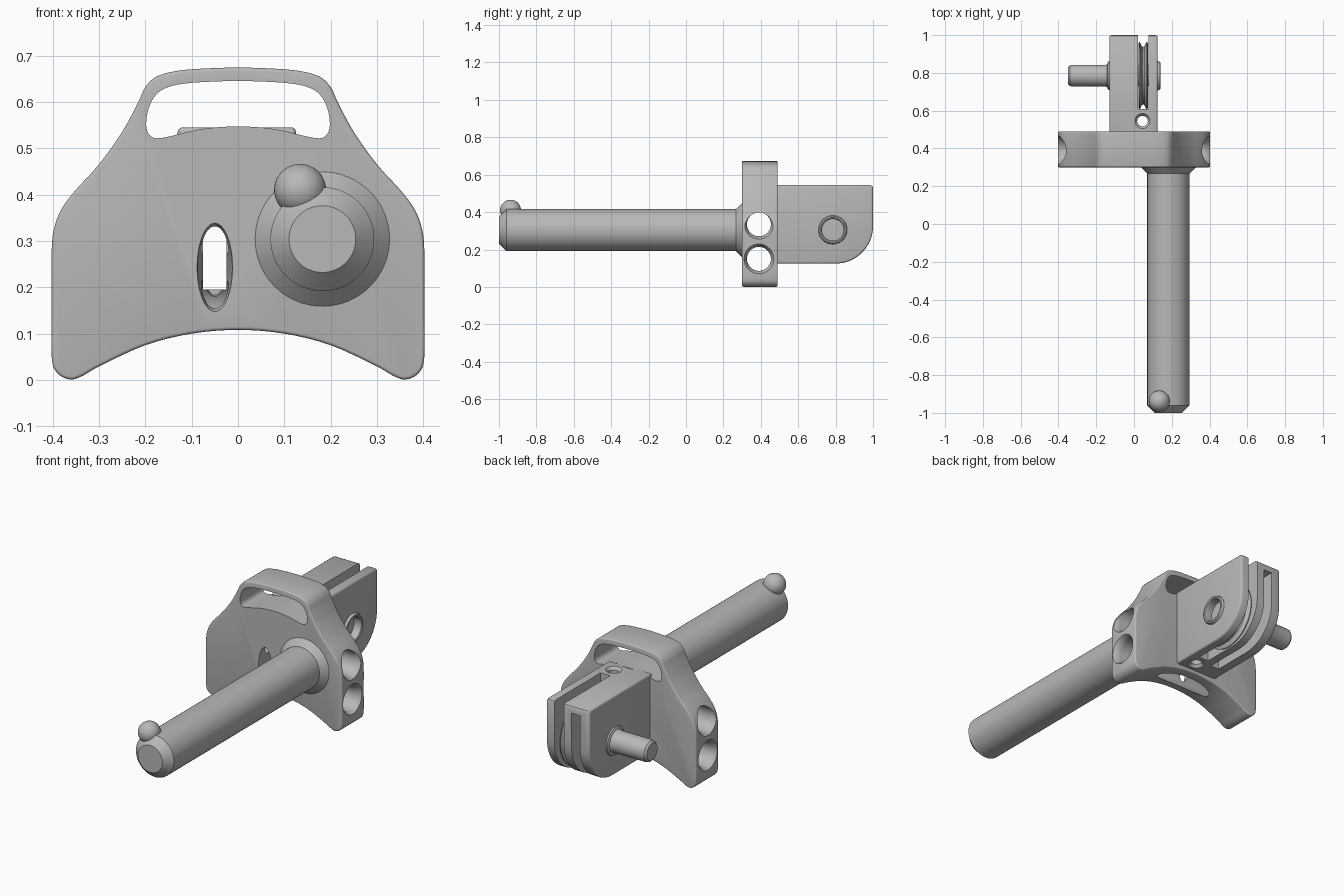
import bpy, bmesh, math

if "Cube" in bpy.data.objects:
    bpy.data.objects.remove(bpy.data.objects["Cube"], do_unlink=True)

metal = bpy.data.materials.new("plain grey metal")
metal.use_nodes = True
GREY = (0.48, 0.48, 0.48, 1)
metal.diffuse_color = GREY
metal.node_tree.nodes["Principled BSDF"].inputs["Base Color"].default_value = GREY


def place(axis, u, v, t):
    return {"x": (t, u, v), "y": (u, t, v), "z": (u, v, t)}[axis]


def finish(name, bm):
    bmesh.ops.recalc_face_normals(bm, faces=bm.faces)
    mesh = bpy.data.meshes.new(name)
    bm.to_mesh(mesh)
    bm.free()
    mesh.materials.append(metal)
    obj = bpy.data.objects.new(name, mesh)
    bpy.context.collection.objects.link(obj)
    return obj


def loft(name, rings, closed=False):
    """Bridge equal rings of points; cap the ends unless closed."""
    bm = bmesh.new()
    loops = [[bm.verts.new(p) for p in ring] for ring in rings]
    n = len(loops[0])
    pairs = list(zip(loops, loops[1:]))
    if closed:
        pairs.append((loops[-1], loops[0]))
    else:
        bm.faces.new(loops[0])
        bm.faces.new(loops[-1])
    for a, b in pairs:
        for i in range(n):
            j = (i + 1) % n
            bm.faces.new((a[i], a[j], b[j], b[i]))
    return finish(name, bm)


def prism(name, axis, pts, start, end):
    return loft(name, [[place(axis, u, v, t) for u, v in pts] for t in (start, end)])


def lathe(name, axis, centre, profile, closed=False, squash=1, n=64):
    """Turn (radius, distance) pairs about an axis."""
    ang = [2 * math.pi * i / n for i in range(n)]
    return loft(name, [[place(axis, centre[0] + r * squash * math.cos(a),
                              centre[1] + r * math.sin(a), t) for a in ang]
                       for r, t in profile], closed)


def box(x, y, z):
    return prism("cutter", "x", [(y[0], z[0]), (y[1], z[0]), (y[1], z[1]), (y[0], z[1])], *x)


def smooth_loop(pts, steps=4):
    out = []
    n = len(pts)
    for i in range(n):
        a, b, c, d = (pts[(i + k) % n] for k in (-1, 0, 1, 2))
        for s in range(steps):
            t = s / steps
            out.append(tuple(0.5 * (2 * q + (r - p) * t + (2 * p - 5 * q + 4 * r - w) * t * t
                                    + (3 * q - p - 3 * r + w) * t ** 3)
                             for p, q, r, w in zip(a, b, c, d)))
    return out


def mirrored(half):
    return half + [(-x, z) for x, z in half[-2:0:-1]]


def activate(obj):
    bpy.ops.object.select_all(action="DESELECT")
    obj.select_set(True)
    bpy.context.view_layer.objects.active = obj


def soften(obj, width):
    mod = obj.modifiers.new("soft edges", "BEVEL")
    mod.width, mod.segments = width, 3
    mod.limit_method, mod.angle_limit = "ANGLE", math.radians(60)
    mod.use_clamp_overlap = False
    activate(obj)
    bpy.ops.object.modifier_apply(modifier=mod.name)


def carve(obj, cutters):
    for cutter in cutters:
        mod = obj.modifiers.new("cut", "BOOLEAN")
        mod.operation, mod.solver, mod.object = "DIFFERENCE", "EXACT", cutter
        activate(obj)
        bpy.ops.object.modifier_apply(modifier=mod.name)
        bpy.data.objects.remove(cutter, do_unlink=True)


# Shield-shaped body plate with a carrying handle on top
outline = mirrored([(0, 0.674), (0.07, 0.672), (0.13, 0.667), (0.175, 0.655), (0.2, 0.632),
                    (0.215, 0.6), (0.25, 0.535), (0.3, 0.465), (0.35, 0.41), (0.38, 0.37),
                    (0.396, 0.33), (0.402, 0.28), (0.402, 0.16), (0.402, 0.05), (0.39, 0.015),
                    (0.362, 0.001), (0.335, 0.009), (0.3, 0.029), (0.2, 0.075), (0.1, 0.1),
                    (0, 0.108)])
plate = prism("body_plate", "y", smooth_loop(outline), 0.3, 0.49)
soften(plate, 0.007)

grip = mirrored([(0, 0.645), (0.1, 0.641), (0.15, 0.632), (0.177, 0.615), (0.193, 0.585),
                 (0.198, 0.55), (0.19, 0.528), (0.165, 0.522), (0.08, 0.541), (0, 0.547)])
SLOT = (-0.075, -0.025)
cuts = [prism("cutter", "y", smooth_loop(grip), 0.2, 0.6)]
# Cross holes with flared mouths on both sides
for z in (0.335, 0.15):
    cuts.append(lathe("cutter", "x", (0.39, z),
                      [(0.09, -0.42), (0.078, -0.4), (0.068, -0.385), (0.064, -0.365),
                       (0.064, 0.365), (0.068, 0.385), (0.078, 0.4), (0.09, 0.42)]))
# Oval funnel leading to the cord tunnel
cuts.append(lathe("cutter", "y", (-0.05, 0.243),
                  [(0.102, 0.28), (0.092, 0.31), (0.06, 0.46)], squash=0.4))
cuts.append(box(SLOT, (0.36, 0.6), (0.195, 0.334)))
carve(plate, cuts)

# Pulley block behind the plate, lower back corner rounded
R = 0.2
corner = [(1 - R + R * math.sin(a), 0.125 + R - R * math.cos(a))
          for a in (math.pi / 2 * i / 16 for i in range(17))]
block = prism("pulley_block", "x", [(0.47, 0.125)] + corner
              + [(1, 0.53), (0.995, 0.54), (0.985, 0.545), (0.47, 0.545)], -0.13, 0.125)
soften(block, 0.01)
AXLE = (0.785, 0.305)
carve(block, [
    box((0.02, 0.077), (0.61, 1.1), (0, 0.7)),
    box(SLOT, (0.58, 1.1), (0, 0.505)),
    box(SLOT, (0.4, 0.6), (0.195, 0.334)),
    lathe("cutter", "z", (0.045, 0.545),
          [(0.05, 0.1), (0.04, 0.125), (0.028, 0.14), (0.028, 0.53), (0.04, 0.545), (0.05, 0.57)]),
    lathe("cutter", "x", AXLE, [(0.058, 0.095), (0.058, 0.2)]),
])

# Grooved pulley wheel
wheel = lathe("pulley_wheel", "x", AXLE,
              [(0.17, 0.024), (0.178, 0.027), (0.178, 0.031), (0.155, 0.042), (0.152, 0.048),
               (0.155, 0.055), (0.178, 0.066), (0.178, 0.07), (0.17, 0.073)])
axle = lathe("axle", "x", AXLE, [(0.055, 0), (0.055, 0.09)])

# Side pin with its collar, and the rim around the axle recess
pin = lathe("side_pin", "x", AXLE,
            [(0.045, -0.35), (0.055, -0.34), (0.057, -0.325), (0.057, -0.15),
             (0.062, -0.142), (0.074, -0.137), (0.077, -0.128), (0.077, -0.115)])
rim = lathe("axle_rim", "x", AXLE,
            [(0.077, 0.115), (0.077, 0.13), (0.073, 0.138), (0.066, 0.14), (0.06, 0.136),
             (0.058, 0.128), (0.058, 0.115)], closed=True)

# Long round shaft with chamfered tip and flared root
shaft = lathe("shaft", "y", (0.182, 0.304),
              [(0.072, -1), (0.112, -0.96), (0.112, 0.267), (0.145, 0.3), (0.145, 0.31)])

# Locking ball near the shaft tip
bm = bmesh.new()
bmesh.ops.create_uvsphere(bm, u_segments=40, v_segments=24, radius=0.056)
bmesh.ops.translate(bm, verts=bm.verts, vec=(0.134, -0.938, 0.41))
ball = finish("locking_ball", bm)

for obj in (plate, block, wheel, axle, pin, rim, shaft, ball):
    activate(obj)
    bpy.ops.object.shade_smooth_by_angle(angle=math.radians(32))
